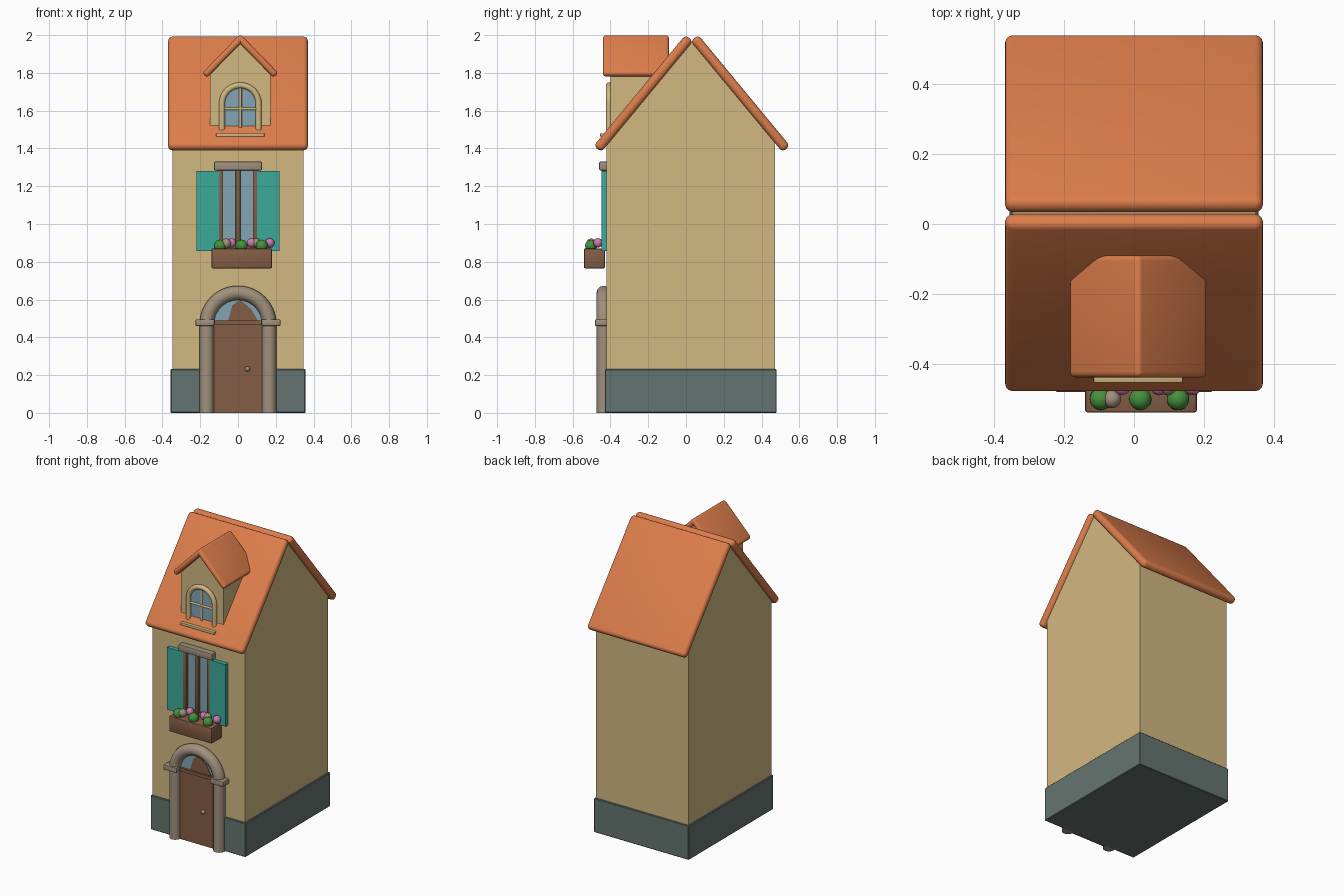
import bpy, bmesh, math
from mathutils import Vector, Matrix

if "Cube" in bpy.data.objects:
    bpy.data.objects.remove(bpy.data.objects["Cube"])


def material(name, r, g, b):
    m = bpy.data.materials.new(name)
    m.diffuse_color = (r, g, b, 1)
    m.use_nodes = True
    m.node_tree.nodes["Principled BSDF"].inputs["Base Color"].default_value = m.diffuse_color
    return m


ROOF = material("orange_tile", 0.72, 0.205, 0.07)
WALL = material("tan_plaster", 0.65, 0.48, 0.22)
BASE = material("slate_grey", 0.13, 0.175, 0.16)
TEAL = material("teal_paint", 0.045, 0.40, 0.33)
STONE = material("warm_stone", 0.35, 0.28, 0.205)
WOOD = material("brown_wood", 0.23, 0.11, 0.06)
GLASS = material("blue_glass", 0.22, 0.376, 0.456)
GREEN = material("leaf_green", 0.061, 0.283, 0.045)
PINK = material("pink_petal", 0.64, 0.19, 0.43)


def finish(name, bm, mat, smooth=True):
    bmesh.ops.recalc_face_normals(bm, faces=bm.faces)
    me = bpy.data.meshes.new(name)
    bm.to_mesh(me)
    bm.free()
    me.materials.append(mat)
    if smooth:
        me.shade_smooth()
        me.set_sharp_from_angle(angle=math.radians(35))
    ob = bpy.data.objects.new(name, me)
    bpy.context.collection.objects.link(ob)
    return ob


def box(name, mat, x, y, z, bevel=0.0, segs=2, matrix=None):
    """Box from (min, max) ranges, optionally bevelled and transformed."""
    bm = bmesh.new()
    bmesh.ops.create_cube(bm, size=1)
    for v in bm.verts:
        v.co = [(r[0] + r[1]) / 2 + c * (r[1] - r[0]) for r, c in zip((x, y, z), v.co)]
    if bevel:
        bmesh.ops.bevel(bm, geom=bm.edges[:], offset=bevel, segments=segs,
                        profile=0.5, affect='EDGES')
    if matrix:
        bm.transform(matrix)
    return finish(name, bm, mat)


def prism(name, mat, pts, axis, a, b):
    """Extrude a 2D profile along x (pts = y,z) or y (pts = x,z)."""
    bm = bmesh.new()
    put = (lambda p, t: (t, p[0], p[1])) if axis == 'x' else (lambda p, t: (p[0], t, p[1]))
    lo = [bm.verts.new(put(p, a)) for p in pts]
    hi = [bm.verts.new(put(p, b)) for p in pts]
    bm.faces.new(lo)
    bm.faces.new(hi)
    n = len(pts)
    for i in range(n):
        bm.faces.new((lo[i], lo[(i + 1) % n], hi[(i + 1) % n], hi[i]))
    return finish(name, bm, mat)


def slab(name, mat, p, q, r, axis, a, b):
    """Round-edged roof slab whose cross-section runs from p to q."""
    put = (lambda c, t: Vector((t, c[0], c[1]))) if axis == 'x' else (lambda c, t: Vector((c[0], t, c[1])))
    P, Q = put(p, (a + b) / 2), put(q, (a + b) / 2)
    u = (Q - P).normalized()
    w = put((0, 0), 1)
    rot = Matrix((u, w, u.cross(w))).transposed().to_4x4()
    h, d = (Q - P).length / 2 + r, (b - a) / 2
    return box(name, mat, (-h, h), (-d, d), (-r, r), r * 0.9, 4,
               Matrix.Translation((P + Q) / 2) @ rot)


def ball(name, mat, loc, r):
    bm = bmesh.new()
    bmesh.ops.create_uvsphere(bm, u_segments=20, v_segments=12, radius=r,
                              matrix=Matrix.Translation(loc))
    return finish(name, bm, mat)


def tube(name, mat, pts, r):
    cu = bpy.data.curves.new(name, 'CURVE')
    cu.dimensions = '3D'
    cu.bevel_depth, cu.bevel_resolution, cu.use_fill_caps = r, 4, True
    sp = cu.splines.new('POLY')
    sp.points.add(len(pts) - 1)
    for s, p in zip(sp.points, pts):
        s.co = (*p, 1)
    ob = bpy.data.objects.new(name, cu)
    bpy.context.collection.objects.link(ob)
    cu.materials.append(mat)
    bpy.ops.object.select_all(action='DESELECT')
    ob.select_set(True)
    bpy.context.view_layer.objects.active = ob
    bpy.ops.object.convert(target='MESH')
    me = bpy.context.object.data
    me.shade_smooth()
    me.set_sharp_from_angle(angle=math.radians(40))


def arc(cx, cz, r, n=20):
    return [(cx + r * math.cos(math.pi * i / n), cz + r * math.sin(math.pi * i / n))
            for i in range(n + 1)]


# House body and plinth
box("plinth", BASE, (-0.357, 0.357), (-0.43, 0.48), (0, 0.232), 0.004, 1)
prism("house_walls", WALL, [(-0.42, 0.02), (0.47, 0.02), (0.47, 1.45), (0.045, 1.965),
                            (0.008, 1.965), (-0.42, 1.45)], 'x', -0.348, 0.348)

# Main roof
slab("roof_front", ROOF, (-0.452, 1.417), (0.001, 1.965), 0.026, 'x', -0.37, 0.37)
slab("roof_back", ROOF, (0.514, 1.417), (0.061, 1.965), 0.026, 'x', -0.37, 0.37)

# Dormer with its own gable roof
DX = 0.012
prism("dormer_walls", WALL, [(DX - 0.16, 1.50), (DX + 0.16, 1.50), (DX + 0.16, 1.80),
                             (DX, 1.965), (DX - 0.16, 1.80)], 'y', -0.40, -0.10)
for s, side in ((-1, "left"), (1, "right")):
    slab("dormer_roof_" + side, ROOF, (DX + s * 0.176, 1.80), (DX, 1.98), 0.018,
         'y', -0.44, -0.09)

# Dormer window
prism("dormer_glass", GLASS, [(DX - 0.09, 1.52), (DX + 0.09, 1.52)] + arc(DX, 1.637, 0.09),
      'y', -0.407, -0.39)
tube("dormer_window_frame", WALL,
     [(x, -0.408, z) for x, z in [(DX + 0.097, 1.497)] + arc(DX, 1.637, 0.097)
      + [(DX - 0.097, 1.497)]], 0.016)
tube("dormer_mullion", WALL, [(DX, -0.407, 1.51), (DX, -0.407, 1.73)], 0.008)
tube("dormer_crossbar", WALL, [(DX - 0.09, -0.407, 1.61), (DX + 0.09, -0.407, 1.61)], 0.007)
box("dormer_sill", WALL, (DX - 0.128, DX + 0.128), (-0.455, -0.415), (1.462, 1.48), 0.004)

# Middle window with shutters
box("window_glass", GLASS, (-0.105, 0.105), (-0.426, -0.418), (0.86, 1.285))
for x, n in ((-0.092, "left"), (0, "middle"), (0.092, "right")):
    box("window_bar_" + n, WOOD, (x - 0.013, x + 0.013), (-0.447, -0.415), (0.86, 1.285), 0.004)
box("window_bottom_rail", WOOD, (-0.1, 0.1), (-0.44, -0.415), (0.86, 0.9))
for s, n in ((-1, "left"), (1, "right")):
    box("shutter_" + n, TEAL, sorted((s * 0.1, s * 0.22)), (-0.448, -0.415), (0.858, 1.28))
box("window_lintel", STONE, (-0.127, 0.127), (-0.46, -0.415), (1.284, 1.33), 0.006)

# Flower box
box("flower_box", WOOD, (-0.14, 0.18), (-0.54, -0.43), (0.765, 0.87), 0.006)
for i, x in enumerate((-0.095, 0.018, 0.126)):
    ball("bush_%d" % i, GREEN, (x, -0.502, 0.885), 0.032)
for i, x in enumerate((-0.035, 0.072, 0.168)):
    ball("pink_flower_%d" % i, PINK, (x, -0.466, 0.90), 0.025)
ball("pale_flower_0", STONE, (-0.063, -0.502, 0.897), 0.026)
ball("pale_flower_1", STONE, (0.097, -0.466, 0.90), 0.025)

# Door with arched fanlight
box("door", WOOD, (-0.135, 0.135), (-0.439, -0.41), (0, 0.48))
prism("fanlight", GLASS, arc(0, 0.475, 0.135), 'y', -0.434, -0.41)
prism("door_arch_panel", WOOD, [(-0.055, 0.48), (0.11, 0.48), (0.07, 0.55), (0.01, 0.60),
                                (-0.03, 0.57)], 'y', -0.438, -0.41)
box("door_transom", WOOD, (-0.135, 0.135), (-0.45, -0.41), (0.466, 0.488))
ball("door_knob", STONE, (0.05, -0.446, 0.233), 0.014)

# Stone surround
tube("door_arch", STONE, [(x, -0.436, z) for x, z in arc(0, 0.47, 0.165, 32)], 0.038)
for s, n in ((-1, "left"), (1, "right")):
    tube("door_column_" + n, STONE, [(s * 0.165, -0.436, 0), (s * 0.165, -0.436, 0.47)], 0.038)
    box("column_cap_" + n, STONE, sorted((s * 0.125, s * 0.225)), (-0.482, -0.41),
        (0.46, 0.495), 0.006)
